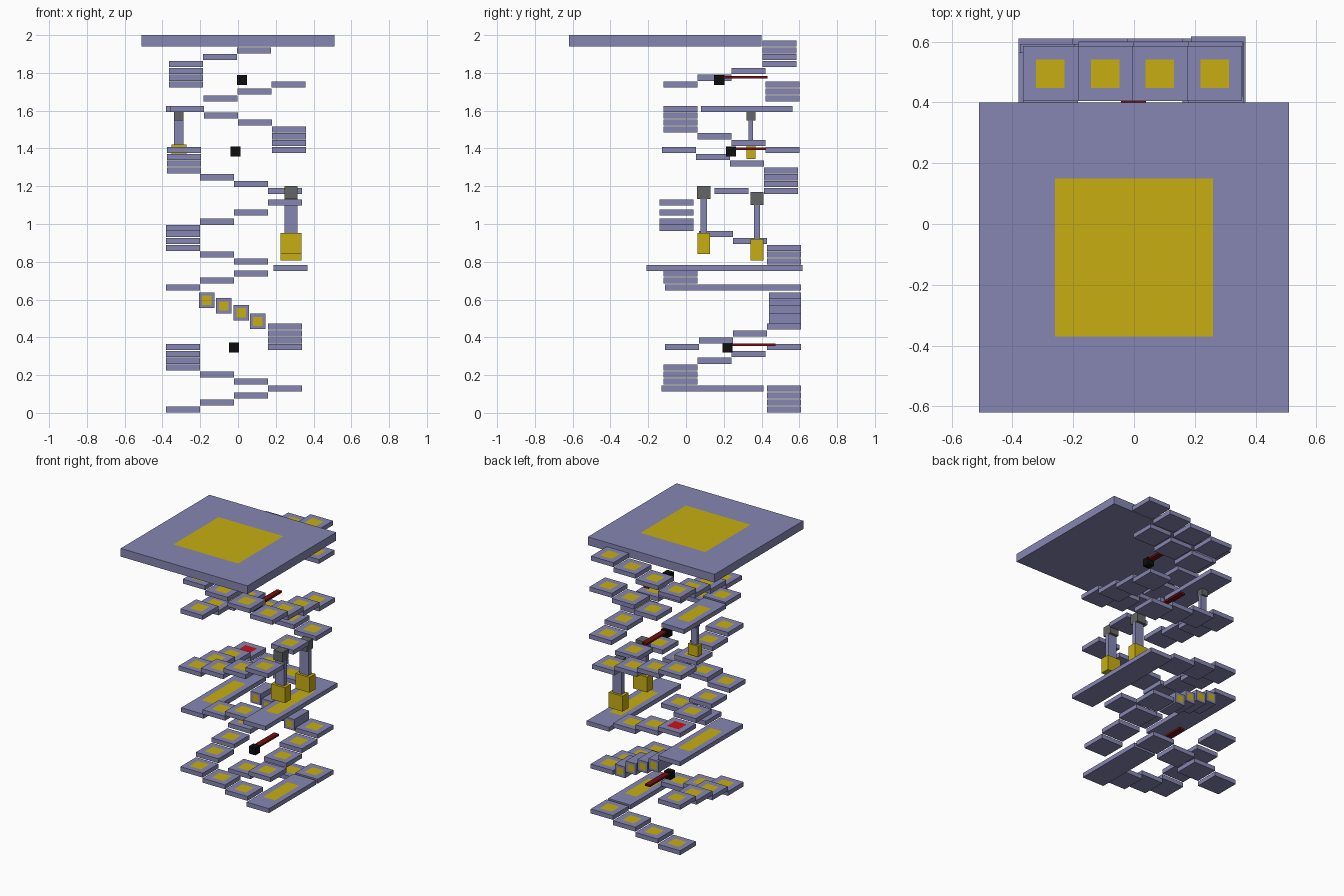
import bpy, bmesh
from mathutils import Vector

if "Cube" in bpy.data.objects:
    bpy.data.objects.remove(bpy.data.objects["Cube"])


def mat(name, r, g, b):
    m = bpy.data.materials.new(name)
    m.diffuse_color = (r, g, b, 1)
    m.use_nodes = True
    m.node_tree.nodes["Principled BSDF"].inputs["Base Color"].default_value = m.diffuse_color
    return m


LILAC = mat("lilac", .24, .24, .45)
YELLOW = mat("yellow", .57, .42, .006)
RED = mat("red", .6, .005, .01)
DARK_RED = mat("dark_red", .17, .005, .005)
GREY = mat("grey", .13, .13, .13)
BLACK = mat("black", .004, .004, .004)


def block(name, centre, size, base=LILAC, panel=None, sides=(), ratio=.52):
    """Box; faces whose normal is in sides get a proportional inset panel."""
    bm = bmesh.new()
    bmesh.ops.create_cube(bm, size=1)
    bmesh.ops.scale(bm, vec=size, verts=bm.verts)
    bm.normal_update()
    for side in sides:
        f = next(f for f in bm.faces if f.normal.dot(Vector(side)) > .9)
        bmesh.ops.inset_individual(bm, faces=[f], thickness=.001)
        mid = f.calc_center_median()
        ext = [max(abs(v.co[i] - mid[i]) for v in f.verts) for i in range(3)]
        for v in f.verts:
            for i in range(3):
                if ext[i] > 1e-5:
                    v.co[i] = mid[i] + (v.co[i] - mid[i]) / ext[i] * size[i] / 2 * ratio
        f.material_index = 1
    me = bpy.data.meshes.new(name)
    bm.to_mesh(me)
    bm.free()
    me.materials.append(base)
    if panel:
        me.materials.append(panel)
    ob = bpy.data.objects.new(name, me)
    ob.location = centre
    bpy.context.collection.objects.link(ob)
    return ob


UP = [(0, 0, 1)]
S, T, DZ = .18, .032, .0363


def step(x, y, z, panel=YELLOW, length=S, name="step"):
    block(name, (x, y, z), (S, length, T), LILAC, panel, UP)


def flight(x, y, z, dx, dy, n, dz=DZ):
    for i in range(n):
        step(x + i * dx * S, y + i * dy * S, z + i * dz)


def walkway(x, y0, y1, z):
    step(x, (y0 + y1) / 2, z, length=y1 - y0, name="walkway")


# lower loop
flight(-.29, .52, .018, 1, 0, 4, .0373)
walkway(.25, -.13, .41, .13)
flight(.07, -.03, .167, -1, 0, 3)
flight(-.29, .15, .276, 0, 1, 2)
step(-.29, .52, .348)
flight(.25, -.02, .348, 0, 1, 4)

# small wall blocks
for x, z in [(.105, .484), (.017, .53), (-.076, .566), (-.166, .597)]:
    block("wall_block", (x, .525, z), (.082, .17, .082), LILAC, YELLOW,
          [(0, -1, 0), (0, 1, 0)], .6)

# middle loop
walkway(-.29, -.11, .61, .665)
flight(-.11, -.03, .702, 1, 0, 2)
walkway(.277, -.21, .617, .767)
flight(.07, .52, .802, -1, 0, 2)
step(-.29, .52, .873, RED)
flight(-.29, .34, .91, 0, -1, 2)
step(-.29, -.05, .98)
step(-.11, -.05, 1.012)
step(.07, -.05, 1.06)
step(.25, -.05, 1.115)
step(.25, .24, 1.175)

# upper loop
flight(.25, .503, 1.175, -1, 0, 3)
flight(-.285, .503, 1.283, 0, -1, 4)
flight(.27, .51, 1.392, 0, -1, 4)
flight(.09, -.03, 1.537, -1, 0, 3)
walkway(-.29, .08, .565, 1.61)
flight(-.093, .51, 1.665, 1, 0, 3)
flight(-.275, -.03, 1.738, 0, 1, 3)
flight(-.275, .495, 1.847, 1, 0, 4)

# top platform
block("top_platform", (0, -.11, 1.97), (1.02, 1.02, .06), LILAC, YELLOW, UP, .51)


# hanging hammers
def hammer(x, y, top, s):
    block("hammer_mount", (x, y, top - .035 * s), (.07 * s, .07 * s, .07 * s), GREY)
    block("hammer_shaft", (x, y, top - .16 * s), (.07 * s, .034 * s, .185 * s))
    block("hammer_head", (x, y, top - .306 * s), (.112 * s, .068 * s, .112 * s), YELLOW)


hammer(.28, .094, 1.202, 1)
hammer(.28, .376, 1.17, 1)
hammer(-.313, .344, 1.597, .7)

# levers
for x, y, z in [(-.022, .22, .347), (-.012, .239, 1.384), (.02, .176, 1.762)]:
    block("lever_knob", (x, y, z), (.053, .053, .053), BLACK)
    block("lever_bar", (x, y + .14, z + .014), (.04, .23, .014), DARK_RED)
